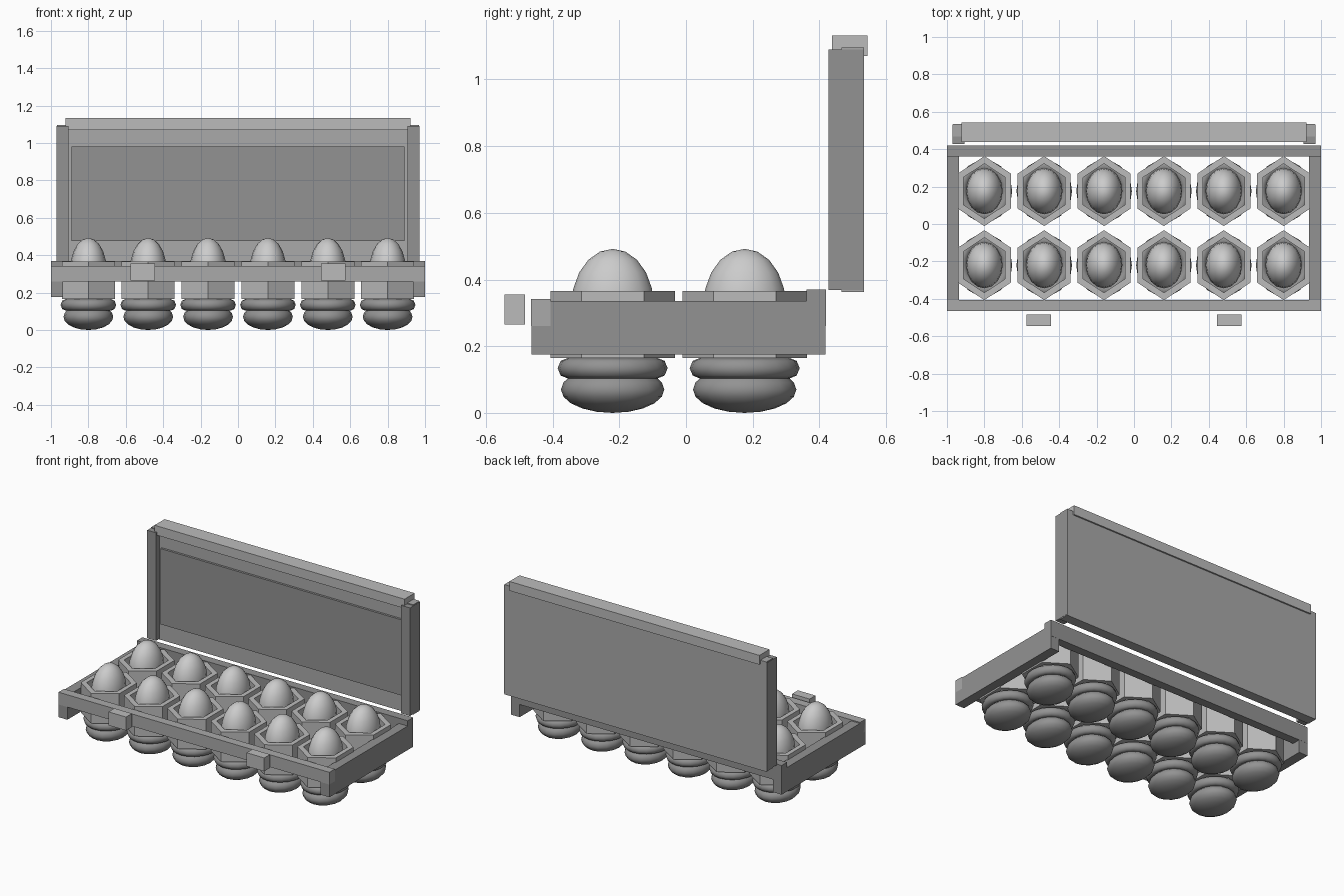
import bpy, bmesh, math
from mathutils import Matrix

if "Cube" in bpy.data.objects:
    bpy.data.objects.remove(bpy.data.objects["Cube"])

def material(name, g):
    m = bpy.data.materials.new(name)
    m.diffuse_color = (g, g, g, 1)
    m.use_nodes = True
    m.node_tree.nodes["Principled BSDF"].inputs["Base Color"].default_value = m.diffuse_color
    return m

SHELL = material("egg_shell", 0.95)
LIGHT = material("light_pulp", 0.5)
MID = material("mid_pulp", 0.4)
DARK = material("dark_pulp", 0.29)

def finish(name, bm, mat, smooth=False):
    bmesh.ops.recalc_face_normals(bm, faces=bm.faces)
    me = bpy.data.meshes.new(name)
    bm.to_mesh(me)
    bm.free()
    me.materials.append(mat)
    for p in me.polygons:
        p.use_smooth = smooth
    ob = bpy.data.objects.new(name, me)
    bpy.context.collection.objects.link(ob)
    return ob

def box(name, mat, x, y, z):
    bm = bmesh.new()
    bmesh.ops.create_cube(bm, size=1)
    for v in bm.verts:
        v.co = [(a + b) / 2 + c * (b - a) for c, (a, b) in zip(v.co, (x, y, z))]
    return finish(name, bm, mat)

def ellipsoid(name, mat, loc, radii, u=16, v=10):
    bm = bmesh.new()
    m = Matrix.Translation(loc) @ Matrix.Diagonal((*radii, 1))
    bmesh.ops.create_uvsphere(bm, u_segments=u, v_segments=v, radius=1, matrix=m)
    return finish(name, bm, mat, True)

def swept_ring(name, mat, loc, profile, sides, sx, smooth):
    """Closed (radius, z) profile turned about z, narrowed in x; a corner points to +y."""
    bm = bmesh.new()
    rows = []
    for i in range(sides):
        a = 2 * math.pi * i / sides
        rows.append([bm.verts.new((loc[0] + sx * r * math.sin(a),
                                   loc[1] + r * math.cos(a), loc[2] + z)) for r, z in profile])
    n = len(profile)
    for i in range(sides):
        p, q = rows[i], rows[(i + 1) % sides]
        for j in range(n):
            k = (j + 1) % n
            bm.faces.new((p[j], p[k], q[k], q[j]))
    return finish(name, bm, mat, smooth)

# Tray frame
box("tray_front_rail", MID, (-1, 1), (-0.465, -0.407), (0.26, 0.342))
box("tray_back_rail", DARK, (-1, 1), (0.362, 0.42), (0.26, 0.37))
for s, side in ((-1, "left"), (1, "right")):
    box(f"tray_{side}_wall", DARK, sorted((s * 0.935, s * 1.0)), (-0.464, 0.419), (0.175, 0.335))
    # Front latches
    box(f"{side}_latch", LIGHT, (s * 0.51 - 0.065, s * 0.51 + 0.065), (-0.545, -0.483), (0.265, 0.355))

# Twelve hexagonal cups with rounded bottoms and eggs
hexagon = [(0.187, 0.165), (0.187, 0.365), (0.147, 0.365), (0.147, 0.165)]
bulge = [(0.134 + 0.031 * math.cos(t * math.pi / 4), 0.031 * math.sin(t * math.pi / 4))
         for t in range(8)]
for r, y in enumerate((-0.22, 0.176)):
    for i in range(6):
        x = -0.8 + 0.32 * i
        tag = f"{r + 1}_{i + 1}"
        swept_ring(f"cup_wall_{tag}", LIGHT, (x, y, 0), hexagon, 6, 0.875, False)
        swept_ring(f"cup_ring_{tag}", DARK, (x, y, 0.134), bulge, 20, 0.90, True)
        ellipsoid(f"cup_bottom_{tag}", DARK, (x, y, 0.07), (0.133, 0.155, 0.07))
        ellipsoid(f"egg_{tag}", SHELL, (x, y, 0.32), (0.098, 0.124, 0.172))

# Open lid
box("lid_back_plate", MID, (-0.968, 0.968), (0.467, 0.534), (0.363, 1.096))
box("lid_inner_panel", DARK, (-0.89, 0.89), (0.452, 0.475), (0.475, 0.98))
box("lid_top_lip", LIGHT, (-0.923, 0.923), (0.438, 0.544), (1.07, 1.132))
for s, side in ((-1, "left"), (1, "right")):
    box(f"lid_{side}_wall", DARK, sorted((s * 0.905, s * 0.97)), (0.428, 0.533), (0.369, 1.09))
